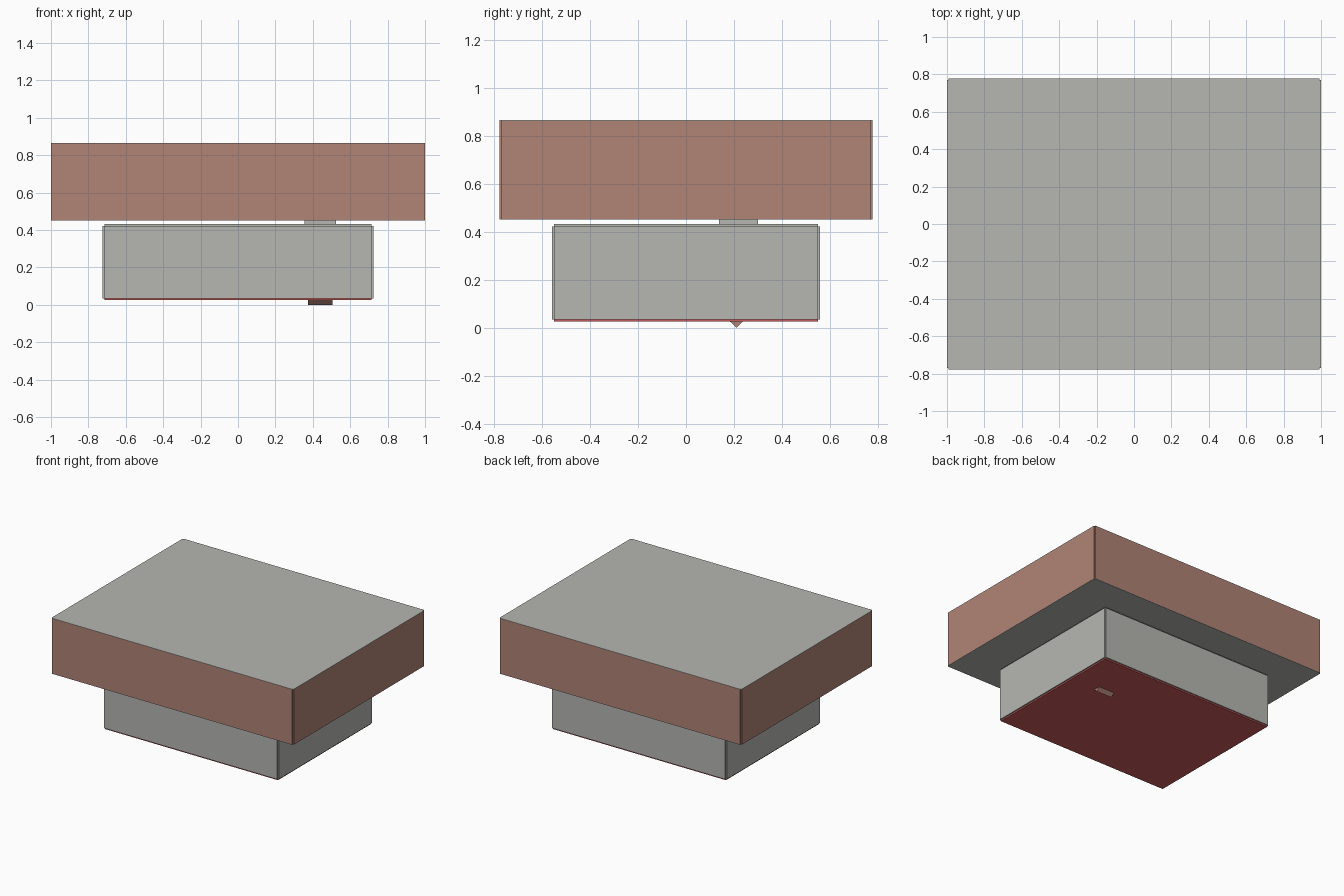
import bpy
import bmesh
from mathutils import Vector

cube = bpy.data.objects.get("Cube")
if cube:
    bpy.data.objects.remove(cube, do_unlink=True)


def make_material(name, srgb):
    colour = [((c / 255 + 0.055) / 1.055) ** 2.4 for c in srgb] + [1]
    mat = bpy.data.materials.new(name)
    mat.use_nodes = True
    mat.diffuse_color = colour
    mat.node_tree.nodes["Principled BSDF"].inputs["Base Color"].default_value = colour
    return mat


grey = make_material("light grey", (182, 182, 178))
brick = make_material("brick brown", (177, 131, 118))
red = make_material("deep red", (204, 92, 92))


def finish(bm, name, mat):
    bmesh.ops.recalc_face_normals(bm, faces=bm.faces)
    mesh = bpy.data.meshes.new(name)
    bm.to_mesh(mesh)
    bm.free()
    mesh.materials.append(mat)
    obj = bpy.data.objects.new(name, mesh)
    bpy.context.collection.objects.link(obj)
    return obj


def box(name, low, high, mat):
    low, high = Vector(low), Vector(high)
    bm = bmesh.new()
    bmesh.ops.create_cube(bm, size=1)
    for v in bm.verts:
        v.co = (low + high) / 2 + v.co * (high - low)
    return finish(bm, name, mat)


def wall_panels(prefix, x, y, bottom, top, thick, mat):
    """Four panels standing proud of a core, leaving notched corners."""
    for name, s in (("left", 1), ("right", -1)):
        ends = sorted((s * x, s * (x + thick)))
        box(f"{prefix}_{name}_panel", (ends[0], -y, bottom), (ends[1], y, top), mat)
    for name, s in (("back", 1), ("front", -1)):
        ends = sorted((s * y, s * (y + thick)))
        box(f"{prefix}_{name}_panel", (-x, ends[0], bottom), (x, ends[1], top), mat)


# Lower storey: core, four proud panels, ceiling and red base
LX, LY = 0.715, 0.55
box("lower_core", (-LX, -LY, 0.035), (LX, LY, 0.421), grey)
wall_panels("lower", LX, LY, 0.035, 0.421, 0.009, grey)
box("lower_ceiling", (-LX, -LY, 0.421), (LX, LY, 0.432), grey)
box("red_base", (-LX, -LY, 0.025), (LX, LY, 0.035), red)

# Connecting block between the storeys
box("connector", (0.355, 0.137, 0.432), (0.525, 0.3, 0.452), grey)

# Upper storey: brick walls with grey floor and roof
UX, UY = 0.992, 0.769
box("upper_core", (-UX, -UY, 0.453), (UX, UY, 0.862), brick)
wall_panels("upper", UX, UY, 0.453, 0.862, 0.008, brick)
for name, z in (("floor", 0.45), ("roof", 0.862)):
    box(f"upper_{name}", (-UX, -UY, z), (UX, UY, z + 0.003), grey)
    wall_panels(f"upper_{name}", UX, UY, z, z + 0.003, 0.008, grey)

# Small triangular wedge under the base
bm = bmesh.new()
profile = [(0.184, 0.025), (0.236, 0.025), (0.21, 0)]
face = bm.faces.new([bm.verts.new((0.375, y, z)) for y, z in profile])
extruded = bmesh.ops.extrude_face_region(bm, geom=[face])
bmesh.ops.translate(bm, vec=(0.13, 0, 0),
                    verts=[g for g in extruded["geom"] if isinstance(g, bmesh.types.BMVert)])
finish(bm, "base_wedge", brick)
